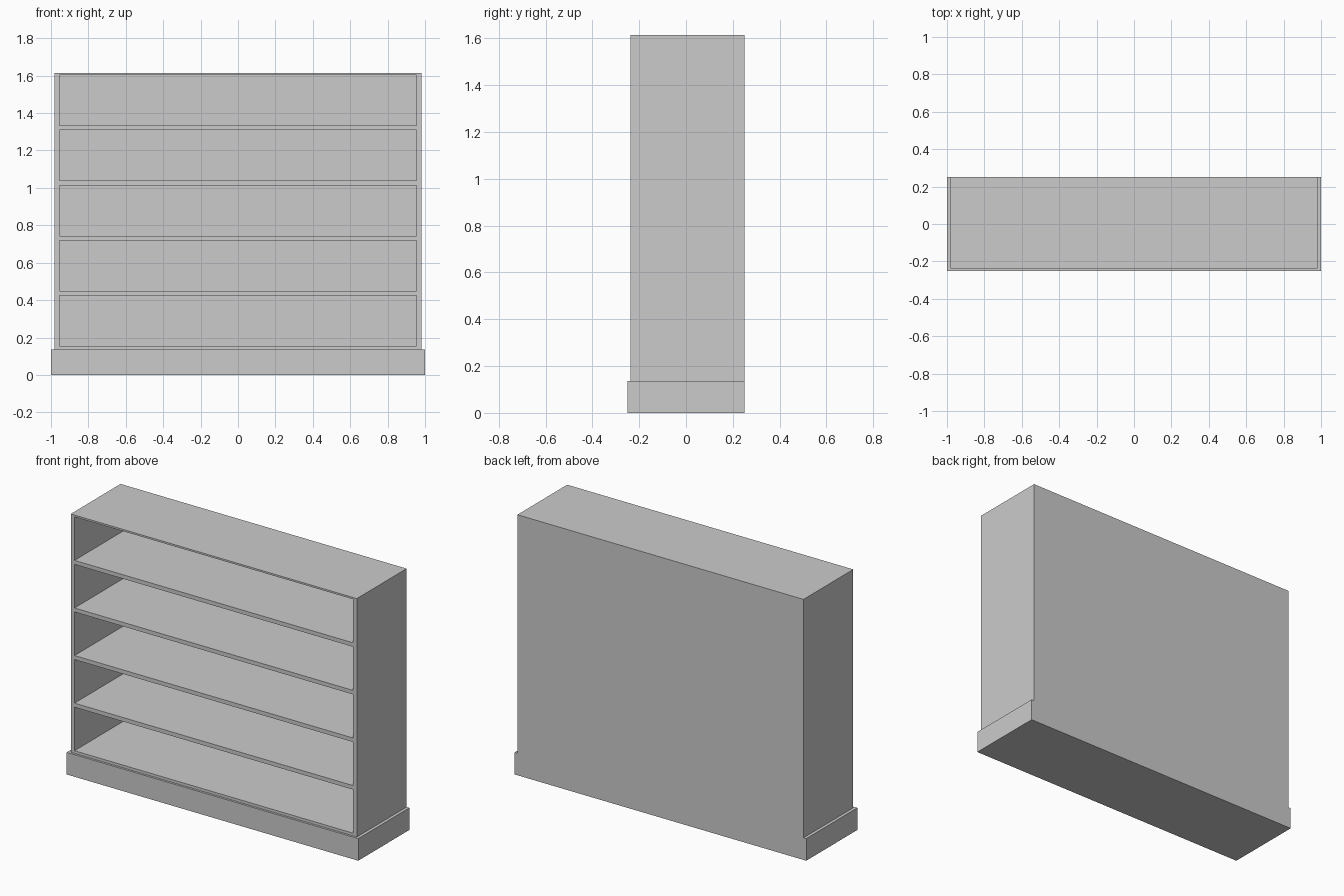
import bpy

if "Cube" in bpy.data.objects:
    bpy.data.objects.remove(bpy.data.objects["Cube"])

BACK = 0.25
SHELVES, PITCH, OPENING = 5, 0.295, 0.27


def box(name, x, y, z):
    """Box spanning -x..x, y[0]..y[1], z[0]..z[1]."""
    verts = [(sx * x, b, c) for c in z for b in y for sx in (-1, 1)]
    faces = [(0, 2, 3, 1), (4, 5, 7, 6), (0, 1, 5, 4),
             (2, 6, 7, 3), (0, 4, 6, 2), (1, 3, 7, 5)]
    mesh = bpy.data.meshes.new(name)
    mesh.from_pydata(verts, [], faces)
    obj = bpy.data.objects.new(name, mesh)
    bpy.context.collection.objects.link(obj)
    return obj


# Plinth
box("plinth", 1.0, (-0.25, BACK), (0.0, 0.137))

# Bookcase body, open at the front
body = box("bookcase_body", 0.981, (-0.237, BACK), (0.137, 1.615))

# One compartment repeated upwards, cut out of the body to leave the shelves
cutter = box("compartment_cutter", 0.955, (-0.3, BACK - 0.012),
             (0.154, 0.154 + OPENING))
stack = cutter.modifiers.new("stack", 'ARRAY')
stack.count = SHELVES
stack.use_relative_offset = False
stack.use_constant_offset = True
stack.constant_offset_displace = (0, 0, PITCH)
cutter.hide_render = True
cutter.display_type = 'WIRE'

cut = body.modifiers.new("compartments", 'BOOLEAN')
cut.operation = 'DIFFERENCE'
cut.solver = 'EXACT'
cut.object = cutter
